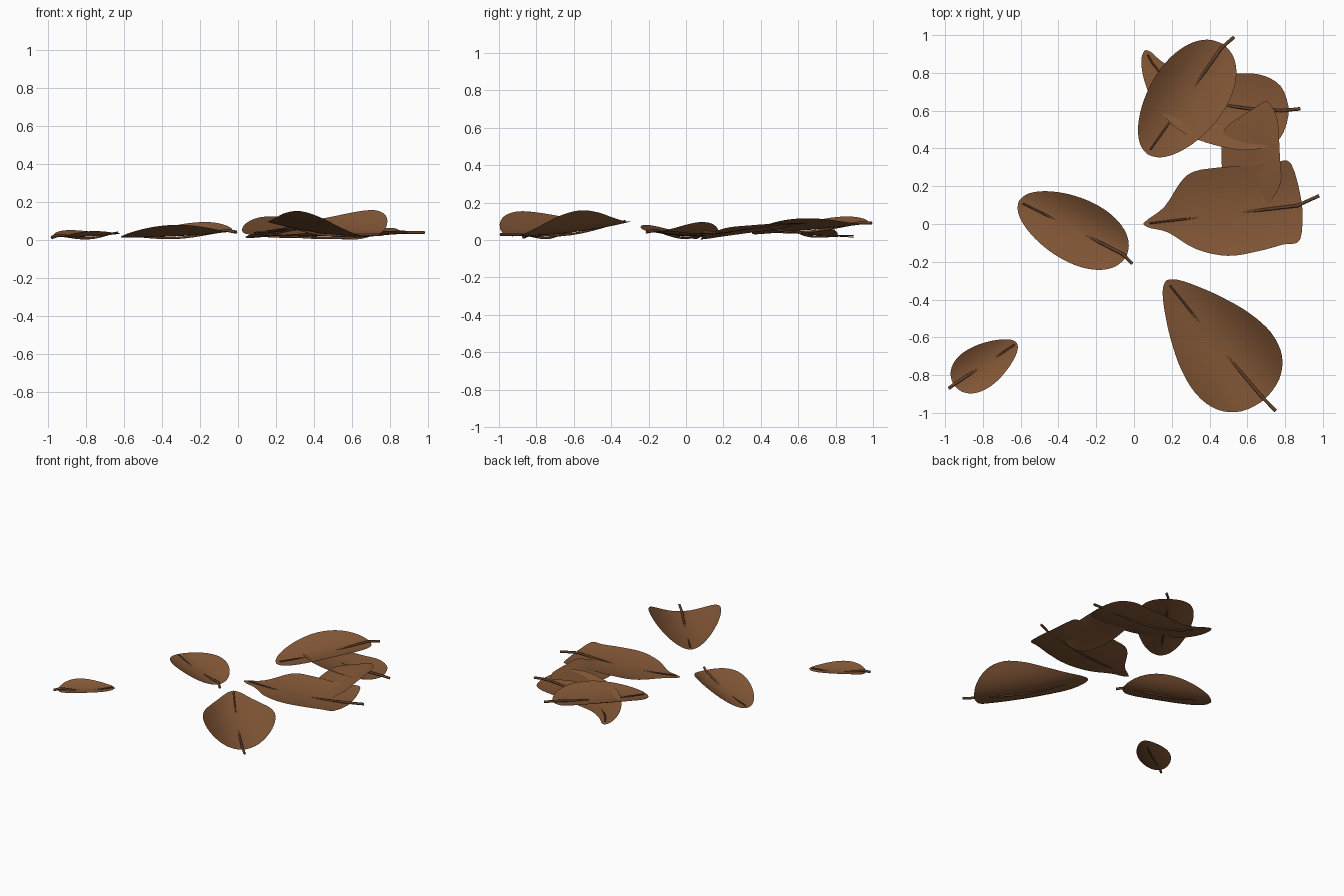
import bpy, bmesh, math
from mathutils import Vector

cube = bpy.data.objects.get("Cube")
if cube:
    bpy.data.objects.remove(cube, do_unlink=True)


def material(name, rgb):
    m = bpy.data.materials.new(name)
    m.use_nodes = True
    m.diffuse_color = (*rgb, 1)
    m.node_tree.nodes["Principled BSDF"].inputs["Base Color"].default_value = (*rgb, 1)
    return m


LEAF = material("dry leaf brown", (0.225, 0.095, 0.037))
STEM = material("stem brown", (0.13, 0.055, 0.024))
ROWS, COLS = 32, 12


def egg(width, k):
    """Half widths of an egg outline, narrow at the tip."""
    angles = [math.pi * i / 8 for i in range(9)]
    return [width * math.sin(a) * (1 - k * math.cos(a)) for a in angles]


def sample(values, f):
    """Smooth interpolation through evenly spaced values, f in 0..1."""
    x = f * (len(values) - 1)
    i = min(int(x), len(values) - 2)
    x -= i
    p = [values[max(0, min(len(values) - 1, i + d))] for d in (-1, 0, 1, 2)]
    r = p[1] + 0.5 * x * (p[2] - p[0] + x * (2 * p[0] - 5 * p[1] + 4 * p[2] - p[3]
                          + x * (3 * (p[1] - p[2]) + p[3] - p[0])))
    return max(r, 0)


def leaf(name, tip, mid, base, left, right, cups, stem_end=None):
    """Cupped sheet around a bent midrib, plus the stem running along it."""
    tip, mid, base = Vector(tip), Vector(mid), Vector(base)

    def rib(t):
        return tip * (1 - t) ** 2 + mid * 2 * t * (1 - t) + base * t * t

    bm = bmesh.new()
    grid = []
    for i in range(ROWS + 1):
        f = i / ROWS
        t = (1 - math.cos(math.pi * f)) / 2
        along = (mid - tip) * (1 - t) + (base - mid) * t
        side = Vector((-along.y, along.x, 0)).normalized()
        row = []
        for j in range(COLS + 1):
            v = 1 - 2 * j / COLS
            widths, cup = (left, cups[0]) if v > 0 else (right, cups[1])
            w = v * sample(widths, f)
            p = rib(t) + side * w
            p.z = max(0.002, p.z + cup * (w / max(widths)) ** 2)
            row.append(bm.verts.new(p))
        grid.append(row)
    for a, b in zip(grid, grid[1:]):
        for j in range(COLS):
            bm.faces.new((a[j], a[j + 1], b[j + 1], b[j]))
    bmesh.ops.remove_doubles(bm, verts=bm.verts, dist=0.0005)
    bmesh.ops.recalc_face_normals(bm, faces=bm.faces)
    if sum(f.normal.z for f in bm.faces) < 0:
        bmesh.ops.reverse_faces(bm, faces=bm.faces)
    for f in bm.faces:
        f.smooth = True
    mesh = bpy.data.meshes.new(name)
    bm.to_mesh(mesh)
    bm.free()
    mesh.materials.append(LEAF)
    bpy.context.collection.objects.link(bpy.data.objects.new(name, mesh))

    # stem: above the sheet at both ends, below it in the middle
    if stem_end:
        pts = []
        for i in range(13):
            t = 0.04 + 0.93 * i / 12
            p = rib(t)
            p.z = max(0.007, p.z + 0.009 * math.cos(2 * math.pi * t))
            pts.append(p)
        pts.append(Vector(stem_end))
        curve = bpy.data.curves.new(name + "_stem", "CURVE")
        curve.dimensions = "3D"
        curve.bevel_depth = 0.01
        curve.bevel_resolution = 1
        curve.use_fill_caps = True
        spline = curve.splines.new("POLY")
        spline.points.add(len(pts) - 1)
        for i, p in enumerate(pts):
            spline.points[i].co = (*p, 1)
            spline.points[i].radius = 0.45 + 0.5 * i / len(pts)
        curve.materials.append(STEM)
        bpy.context.collection.objects.link(bpy.data.objects.new(name + "_stem", curve))


# egg shaped leaves
big = egg(0.233, 0.5)
leaf("large_front_leaf", (0.17, -0.30, 0.10), (0.425, -0.62, 0.02), (0.69, -0.93, 0.02),
     big, big, (0.13, 0.125), (0.75, -0.99, 0.03))
back = egg(0.2, 0.12)
leaf("back_leaf", (0.07, 0.37, 0.03), (0.27, 0.655, 0.05), (0.475, 0.95, 0.085),
     back, back, (0.065, 0.055), (0.53, 0.99, 0.09))
side_shape = egg(0.168, 0.15)
leaf("right_leaf", (-0.61, 0.12, 0.015), (-0.33, -0.02, 0.012), (-0.04, -0.17, 0.045),
     side_shape, side_shape, (0.07, 0.055), (-0.01, -0.21, 0.043))
small = egg(0.11, 0.3)
leaf("small_leaf", (-0.62, -0.63, 0.035), (-0.785, -0.74, 0.012), (-0.955, -0.85, 0.018),
     small, small, (0.03, 0.035), (-0.98, -0.87, 0.015))

# wavy leaves of the pile
leaf("wide_leaf", (0.05, 0, 0.03), (0.47, 0.05, 0.008), (0.89, 0.1, 0.035),
     [0, 0.025, 0.08, 0.23, 0.25, 0.24, 0.24, 0.225, 0],
     [0, 0.025, 0.06, 0.165, 0.22, 0.215, 0.195, 0.18, 0],
     (0.035, 0.025), (0.98, 0.15, 0.04))
leaf("bent_leaf", (0.06, 0.92, 0.012), (0.2, 0.6, 0.03), (0.82, 0.6, 0.04),
     [0, 0.025, 0.045, 0.08, 0.14, 0.17, 0.185, 0.13, 0],
     [0, 0.035, 0.08, 0.14, 0.2, 0.22, 0.215, 0.15, 0],
     (0.02, 0.045), (0.88, 0.61, 0.04))
leaf("tucked_leaf", (0.7, 0.65, 0.09), (0.65, 0.36, 0.075), (0.6, 0.08, 0.003),
     [0, 0.035, 0.075, 0.1, 0.125, 0.15, 0.125, 0.08, 0],
     [0, 0.03, 0.1, 0.19, 0.19, 0.165, 0.12, 0.07, 0],
     (0.025, -0.015))
